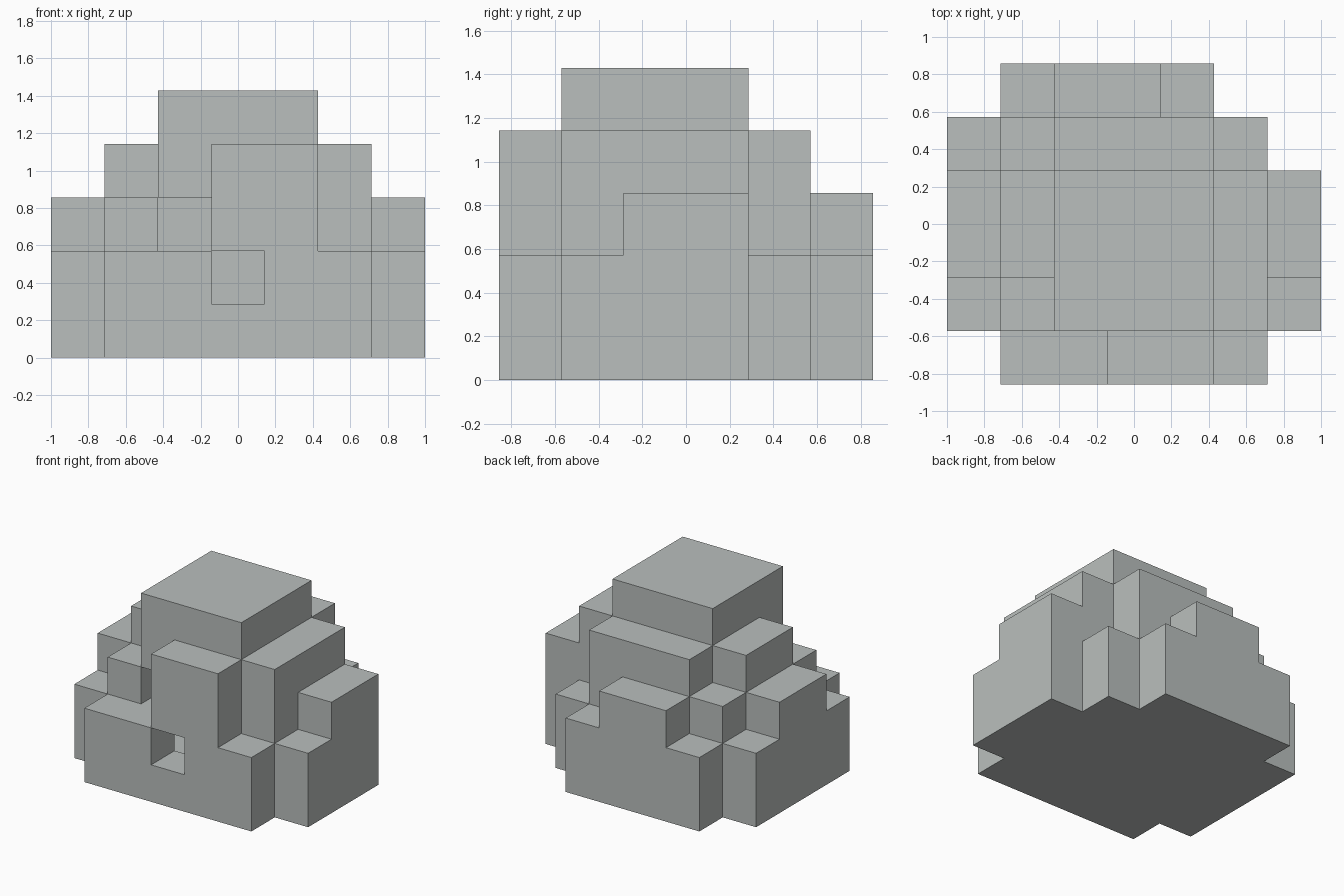
import bpy
import bmesh
from mathutils import Vector

if "Cube" in bpy.data.objects:
    bpy.data.objects.remove(bpy.data.objects["Cube"], do_unlink=True)

UNIT = 2 / 7
ORIGIN = Vector((-3.5, -3, 0))

stone = bpy.data.materials.new("light_grey_stone")
stone.use_nodes = True
GREY = (0.49, 0.52, 0.51, 1)
stone.diffuse_color = GREY
stone.node_tree.nodes["Principled BSDF"].inputs["Base Color"].default_value = GREY

# Block heights from front to back; each character is one column, left to right
PLAN = ["0224420",
        "2355542",
        "3455543",
        "3455543",
        "2344420",
        "0233200"]
blocks = {(x, y, z) for y, row in enumerate(PLAN)
          for x, height in enumerate(row) for z in range(int(height))}

# Openings in the front walls
window = (3, 0, 1)
alcove = (2, 1, 2)
blocks -= {window, alcove}


def add_side(bm, cell, axis, sign):
    """One outward-facing square on the given side of a block."""
    normal = Vector((0, 0, 0))
    normal[axis] = sign
    u = Vector((0, 0, 0))
    u[(axis + 1) % 3] = 0.5
    v = normal.cross(u)
    middle = ORIGIN + Vector(cell) + Vector((0.5, 0.5, 0.5)) + normal / 2
    corners = (middle - u - v, middle + u - v, middle + u + v, middle - u + v)
    bm.faces.new([bm.verts.new(c * UNIT) for c in corners])


# Stepped shell: only the exposed sides, with the window left open at its back
bm = bmesh.new()
for cell in sorted(blocks):
    for axis in range(3):
        for sign in (-1, 1):
            beside = list(cell)
            beside[axis] += sign
            behind_window = tuple(beside) == window and axis == 1
            if tuple(beside) not in blocks and not behind_window:
                add_side(bm, cell, axis, sign)
bmesh.ops.remove_doubles(bm, verts=bm.verts, dist=0.001)
bmesh.ops.dissolve_limit(bm, angle_limit=0.01, verts=bm.verts, edges=bm.edges)

mesh = bpy.data.meshes.new("stepped_building")
bm.to_mesh(mesh)
bm.free()
mesh.materials.append(stone)
building = bpy.data.objects.new("stepped_building", mesh)
bpy.context.collection.objects.link(building)
